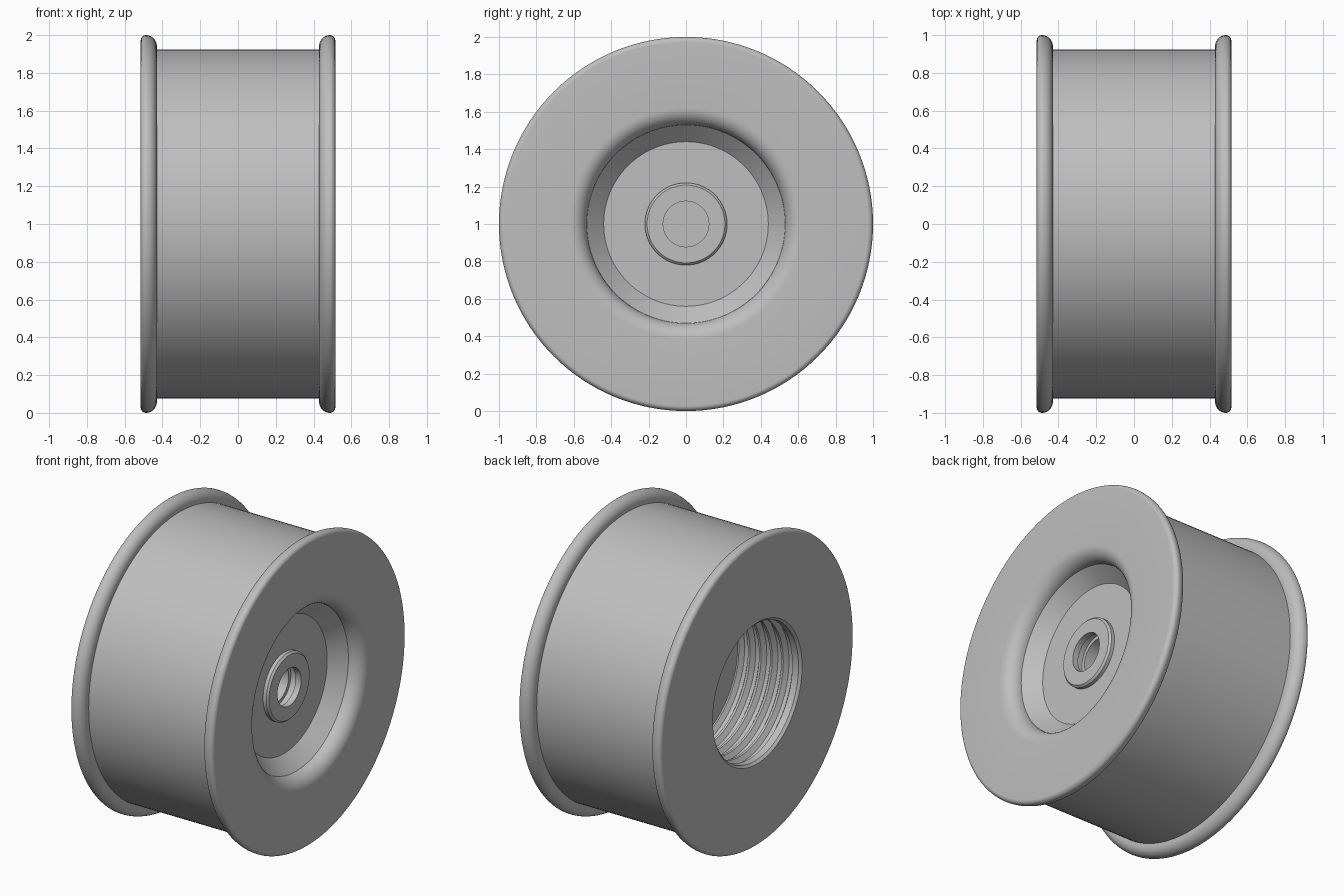
import bpy
import math

old = bpy.data.objects.get("Cube")
if old:
    bpy.data.objects.remove(old, do_unlink=True)

SEG = 128
HALF = 0.515      # half of the overall width
BARREL = 0.925    # barrel radius

grey = bpy.data.materials.new("light grey metal")
grey.use_nodes = True
tone = (0.52, 0.52, 0.52, 1)
grey.diffuse_color = tone
grey.node_tree.nodes["Principled BSDF"].inputs["Base Color"].default_value = tone


def arc(cx, cr, ax, ar, start, end, steps=10):
    """Elliptical arc in the (x, radius) plane, angles in degrees."""
    pts = []
    for i in range(steps + 1):
        a = math.radians(start + (end - start) * i / steps)
        pts.append((cx + ax * math.cos(a), cr + ar * math.sin(a)))
    return pts


def lathe(name, profile):
    """Turn an (x, radius) profile about the wheel axis."""
    verts, faces, rings = [], [], []
    for x, r in profile:
        count = 1 if r < 1e-6 else SEG
        rings.append((len(verts), count))
        for j in range(count):
            t = math.tau * j / SEG
            verts.append((x, r * math.cos(t), 1 + r * math.sin(t)))
    for (a, na), (b, nb) in zip(rings, rings[1:]):
        for j in range(SEG):
            k = (j + 1) % SEG
            quad = [a + j % na, a + k % na, b + k % nb, b + j % nb]
            faces.append(list(dict.fromkeys(quad)))
    mesh = bpy.data.meshes.new(name)
    mesh.from_pydata(verts, [], faces)
    mesh.materials.append(grey)
    obj = bpy.data.objects.new(name, mesh)
    bpy.context.collection.objects.link(obj)
    bpy.ops.object.select_all(action="DESELECT")
    obj.select_set(True)
    bpy.context.view_layer.objects.active = obj
    bpy.ops.object.shade_smooth_by_angle(angle=math.radians(28))
    return obj


# Flange outline from its flat outer face over the rounded rim to the barrel
rim = (arc(HALF - 0.028, 0.972, 0.028, 0.028, 0, 90)
       + arc(HALF - 0.028, 0.94, 0.058, 0.06, 90, 180)[1:]
       + [(HALF - 0.086, BARREL)])
rim_left_to_right = [(-x, r) for x, r in rim]

# Threaded blind bore in the -x side
BORE, ROOT, PITCH, FLOOR = 0.445, 0.475, 0.08, -0.06
bore = [(FLOOR, 0), (FLOOR, BORE)]
for i in range(5):
    x = FLOOR - 0.01 - i * PITCH
    bore += [(x, BORE), (x - 0.02, ROOT), (x - 0.045, ROOT), (x - 0.065, BORE)]
bore += [(-HALF + 0.015, BORE), (-HALF, BORE + 0.015)]
lathe("threaded_bore", bore)

# Plain flange face with its rim
lathe("right_flange", [bore[-1]] + rim_left_to_right)

# Barrel between the flanges
lathe("barrel", [rim_left_to_right[-1], rim[-1]])

# Dished flange: rim, flat face, rounded lip, cone and recessed floor
lip = arc(HALF - 0.09, 0.62, 0.09, 0.09, 0, -90)
DISH = 0.335
lathe("left_flange", rim[::-1] + lip + [(DISH, 0.44), (DISH, 0.22)])

# Central boss with a grooved blind socket
TOP = 0.37
lathe("hub_boss", [(DISH, 0.22), (TOP - 0.012, 0.22), (TOP, 0.208), (TOP, 0.122),
                   (TOP - 0.04, 0.122), (TOP - 0.04, 0.145), (TOP - 0.09, 0.145),
                   (TOP - 0.09, 0.122), (TOP - 0.2, 0.122), (TOP - 0.2, 0)])
